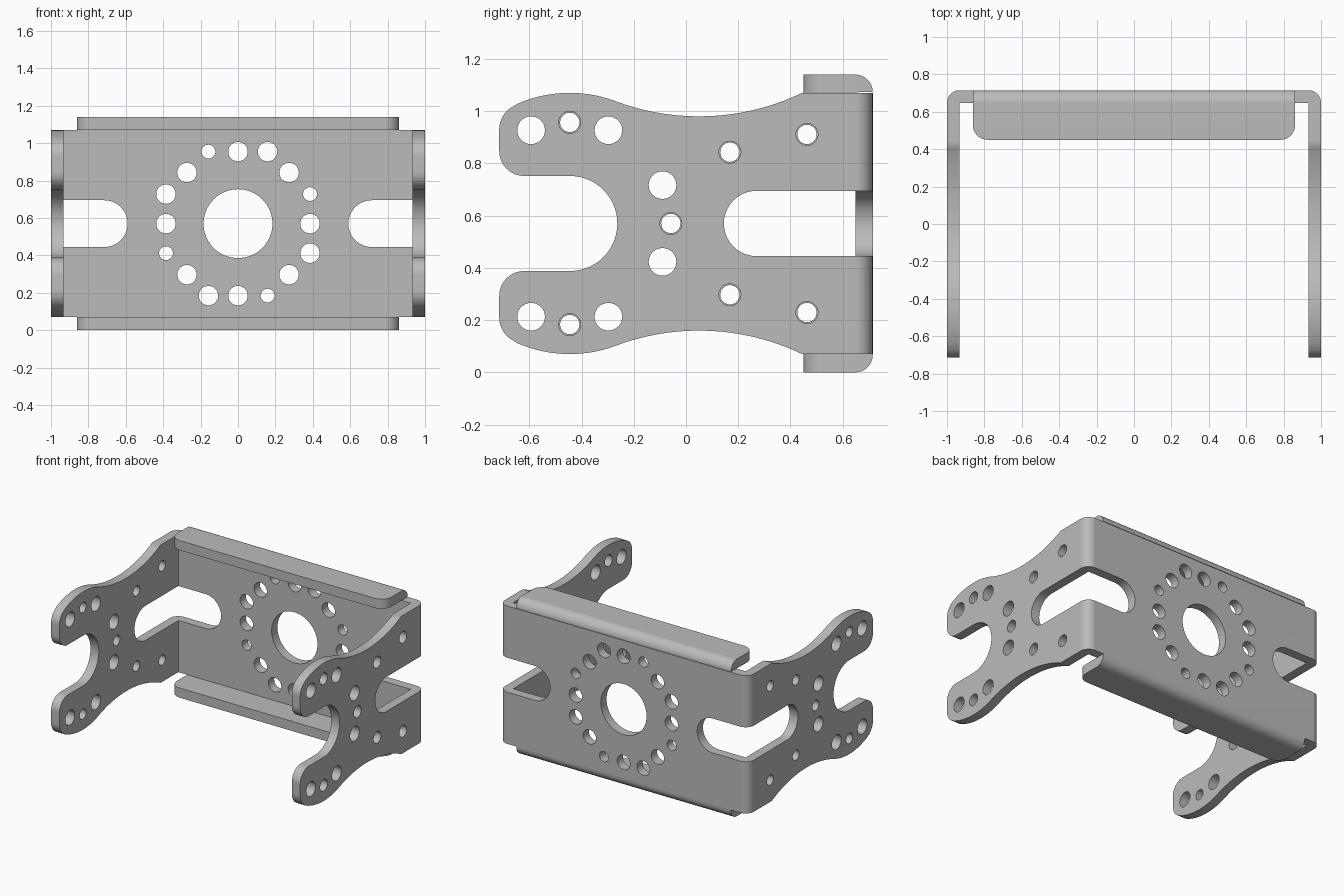
import bpy, bmesh
from math import sin, cos, pi, radians, atan2
from mathutils import Vector

if "Cube" in bpy.data.objects:
    bpy.data.objects.remove(bpy.data.objects["Cube"])

MID = 0.57          # mid height
T = 0.067           # sheet thickness
BACK = 0.715        # half depth

metal = bpy.data.materials.new("grey metal")
metal.use_nodes = True
metal.diffuse_color = (0.5, 0.5, 0.5, 1)
metal.node_tree.nodes["Principled BSDF"].inputs["Base Color"].default_value = (0.5, 0.5, 0.5, 1)


def arc(cx, cy, r, a0, a1, n=10):
    """Points on an arc, angles in degrees."""
    steps = [radians(a0 + (a1 - a0) * i / n) for i in range(n + 1)]
    return [(cx + r * cos(a), cy + r * sin(a)) for a in steps]


def circle(cx, cy, r, n=32):
    return arc(cx, cy, r, 0, 360, n)[:-1]


def add_prism(bm, points, axis, lo, hi):
    """Extrude a 2D outline along an axis between two positions."""
    def place(p, t):
        c = list(p)
        c.insert("xyz".index(axis), t)
        return Vector(c)
    a = [bm.verts.new(place(p, lo)) for p in points]
    b = [bm.verts.new(place(p, hi)) for p in points]
    bm.faces.new(a)
    bm.faces.new(b[::-1])
    for i in range(len(a)):
        j = (i + 1) % len(a)
        bm.faces.new((a[j], a[i], b[i], b[j]))


def make_object(name, bm):
    bmesh.ops.recalc_face_normals(bm, faces=bm.faces)
    mesh = bpy.data.meshes.new(name)
    bm.to_mesh(mesh)
    bm.free()
    mesh.materials.append(metal)
    ob = bpy.data.objects.new(name, mesh)
    bpy.context.collection.objects.link(ob)
    return ob


def activate(ob):
    bpy.ops.object.select_all(action='DESELECT')
    ob.select_set(True)
    bpy.context.view_layer.objects.active = ob


def cut(target, prisms, operation='DIFFERENCE'):
    """Apply one boolean with a set of separate prisms."""
    bm = bmesh.new()
    for prism in prisms:
        add_prism(bm, *prism)
    cutter = make_object("cutter", bm)
    cutter.hide_render = True
    mod = target.modifiers.new("cut", 'BOOLEAN')
    mod.operation, mod.solver, mod.object = operation, 'EXACT', cutter
    activate(target)
    bpy.ops.object.modifier_apply(modifier=mod.name)
    bpy.data.objects.remove(cutter)


def finish(ob):
    activate(ob)
    bpy.ops.object.shade_smooth_by_angle(angle=radians(30))
    mod = ob.modifiers.new("even shading", 'WEIGHTED_NORMAL')
    mod.keep_sharp = True


# Folded channel: back panel and two side plates
half = [(1 - T, -0.8), (1, -0.8)] + arc(1 - T, BACK - T, T, 0, 90)
inner = (1 - T, BACK - T)
channel = half + [(-x, y) for x, y in half[::-1]] + [(-inner[0], inner[1]), inner]
bm = bmesh.new()
add_prism(bm, channel, 'z', -0.2, 1.4)
bracket = make_object("bracket_body", bm)

# Side outline, upper half from the fork throat round to the back
hub = -0.445
tip = 180 - math_deg if (math_deg := 0) else 115
swing = atan2(1.32, 0.495) * 180 / pi
upper = arc(hub, MID, 0.182, 0, 90, 14)
upper += arc(-0.62, MID + 0.277, 0.095, 270, 180)
upper += arc(-0.615, MID + 0.36, 0.1, 180, tip, 8)
upper += arc(hub, MID, 0.5, tip - 1, swing, 14)
upper += arc(0.05, MID + 1.32, 0.91, 180 + swing, 295.7, 18)[1:]
upper += [(0.8, MID + 0.5)]
lower = [(y, 2 * MID - z) for y, z in upper[:0:-1]]
cut(bracket, [(upper + lower, 'x', -1.2, 1.2)], 'INTERSECT')

# Slots that run through the folded corners
side_slot = arc(0.27, MID, 0.125, 90, 270, 20) + [(0.9, MID - 0.125), (0.9, MID + 0.125)]
back_slot = arc(0.715, MID, 0.125, 90, 270, 20) + [(1.2, MID - 0.125), (1.2, MID + 0.125)]
cut(bracket, [(side_slot, 'x', 1 - T - 0.0005, 1.2), (side_slot, 'x', -1.2, T - 1 + 0.0005)])
cut(bracket, [(back_slot, 'y', 0.6, 0.8), ([(-x, z) for x, z in back_slot], 'y', 0.6, 0.8)])

# Side plate holes, mirrored about the mid height
large = [(-0.593, 0.357), (-0.297, 0.357), (-0.09, 0.147)]
small = [(hub, 0.387), (0.168, 0.273), (0.463, 0.341)]
holes = []
for lo, hi, small_r in ((0.85, 1.2, 0.042), (-1.2, -0.85, 0.037)):
    for sign in (1, -1):
        for group, r in ((large, 0.053), (small, small_r)):
            holes += [(circle(y, MID + sign * z, r), 'x', lo, hi) for y, z in group]
    holes.append((circle(-0.058, MID, small_r), 'x', lo, hi))

# Back panel centre hole and ring of holes, repeated every quarter turn
holes.append((circle(0, MID, 0.184, 64), 'y', 0.6, 0.8))
quarter = [(-0.158, 0.385, 0.037), (0, 0.385, 0.052), (0.158, 0.385, 0.052), (0.273, 0.273, 0.052)]
for x, z, r in quarter:
    for turn in range(4):
        holes.append((circle(x, MID + z, r), 'y', 0.6, 0.8))
        x, z = z, -x
cut(bracket, holes)
finish(bracket)


# Top and bottom lips with a rounded fold and rounded front corners
def make_lip(name, flip):
    profile = [(0.45, 2 * MID - 0.07), (BACK, 2 * MID - 0.07)]
    profile += arc(BACK - T, 2 * MID - T, T, 0, 90) + [(0.45, 2 * MID)]
    if flip:
        profile = [(y, 2 * MID - z) for y, z in profile]
    bm = bmesh.new()
    add_prism(bm, profile, 'x', -0.862, 0.862)
    bmesh.ops.remove_doubles(bm, verts=bm.verts, dist=0.004)
    corners = [e for e in bm.edges
               if all(v.co.y < 0.46 for v in e.verts)
               and abs(e.verts[0].co.x - e.verts[1].co.x) < 0.01]
    bmesh.ops.bevel(bm, geom=corners, offset=0.08, offset_type='OFFSET',
                    segments=8, profile=0.5, affect='EDGES')
    finish(make_object(name, bm))


make_lip("top_lip", False)
make_lip("bottom_lip", True)
